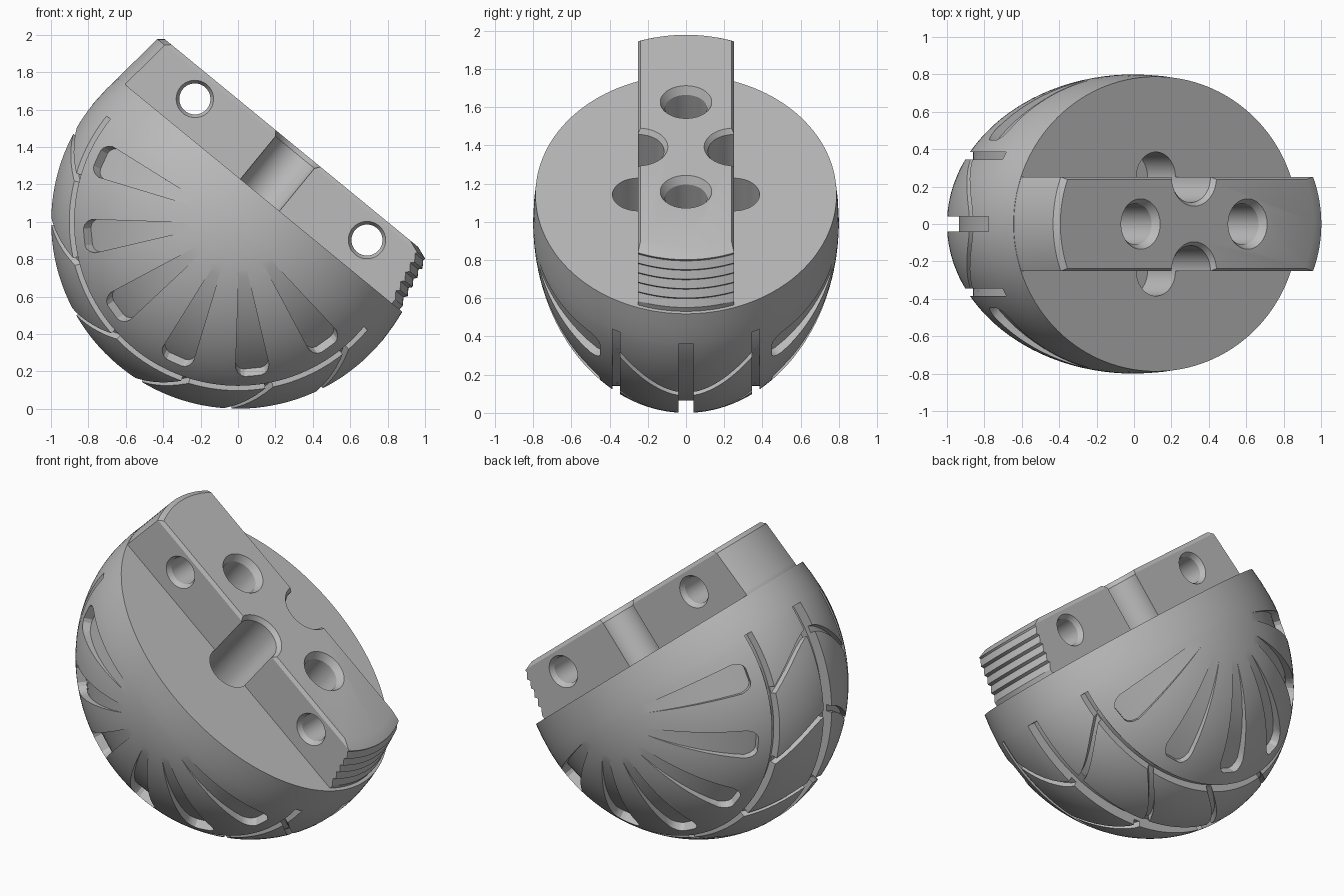
import bpy, bmesh
from math import sin, cos, pi, radians, sqrt
from mathutils import Matrix, Vector

cube = bpy.data.objects.get("Cube")
if cube:
    bpy.data.objects.remove(cube)

DEPTH = 0.8      # half thickness front to back
TILT = radians(39.35)

steel = bpy.data.materials.new("grey_steel")
steel.use_nodes = True
grey = (0.5, 0.5, 0.5, 1)
steel.diffuse_color = grey
steel.node_tree.nodes["Principled BSDF"].inputs["Base Color"].default_value = grey


def finish(bm, name):
    bmesh.ops.remove_doubles(bm, verts=bm.verts, dist=1e-5)
    bmesh.ops.recalc_face_normals(bm, faces=bm.faces)
    mesh = bpy.data.meshes.new(name)
    bm.to_mesh(mesh)
    bm.free()
    obj = bpy.data.objects.new(name, mesh)
    bpy.context.collection.objects.link(obj)
    mesh.materials.append(steel)
    return obj


def loft(bm, sections, close_ends=True):
    """Skin a row of closed sections."""
    rings = [[bm.verts.new(p) for p in s] for s in sections]
    n = len(rings[0])
    for a, b in zip(rings, rings[1:]):
        for i in range(n):
            j = (i + 1) % n
            bm.faces.new((a[i], a[j], b[j], b[i]))
    if close_ends:
        bm.faces.new(rings[0])
        bm.faces.new(rings[-1])


def lathe(bm, profile, other=None, segs=48, squash=1, matrix=None):
    """Turn (radius, height) points; 'other' is used on the -x half."""
    sections = []
    for (r, h), (r2, h2) in zip(profile, other or profile):
        ring = []
        for i in range(segs):
            a = 2 * pi * (i + 0.5) / segs
            q, z = (r, h) if cos(a) > 0 else (r2, h2)
            p = Vector((q * cos(a), q * sin(a) * squash, z))
            ring.append(matrix @ p if matrix else p)
        sections.append(ring)
    loft(bm, sections)


def boolean(obj, tool, mode):
    mod = obj.modifiers.new(mode.lower(), 'BOOLEAN')
    mod.object, mod.operation, mod.solver = tool, mode, 'EXACT'
    graph = bpy.context.evaluated_depsgraph_get()
    mesh = bpy.data.meshes.new_from_object(obj.evaluated_get(graph))
    obj.modifiers.clear()
    obj.data = mesh
    bpy.data.objects.remove(tool)


def surface(r, depth):
    """Radius and y of a point sunk below the ellipsoid along its normal."""
    y = DEPTH * sqrt(max(0, 1 - r * r))
    n = Vector((r, y / DEPTH ** 2)).normalized()
    return r - depth * n.x, y - depth * n.y


def polar(r, a, y, t=0):
    """Point at angle a from straight down, shifted sideways by t."""
    return (r * sin(a) + t * cos(a), y, -r * cos(a) + t * sin(a))


# half ellipsoid body with a short upright rim
bm = bmesh.new()
profile = [(max(1e-4, sin(pi / 2 * i / 40)), -cos(pi / 2 * i / 40)) for i in range(41)]
lathe(bm, profile + [(0.995, 0.1), (0.985, 0.185)], segs=128, squash=DEPTH)
body = finish(bm, "round_body")

# raised bar: ribbed at one end, plain at the other
bm = bmesh.new()
ribbed, plain = [(0.965, 0.1), (0.965, 0.19)], [(0.97, 0.1), (0.984, 0.19)]
for i in range(5):
    for dr, dz in ((0.0, 0.012), (-0.018, 0.05)):
        z = 0.2 + 0.055 * i + dz
        ribbed.append((0.968 - 0.2 * (z - 0.2) + dr, z))
        plain.append((0.984 - 0.1 * (z - 0.19), z))
ribbed += [(0.9, 0.482), (0.83, 0.507)]
plain += [(0.955, 0.482), (0.925, 0.507)]
lathe(bm, ribbed, plain, segs=128, squash=DEPTH)
bar = finish(bm, "raised_bar")
bm = bmesh.new()
outline = [(-0.25, 0.12), (0.25, 0.12), (0.25, 0.485), (0.23, 0.52), (-0.23, 0.52), (-0.25, 0.485)]
loft(bm, [[(x, y, z) for y, z in outline] for x in (-1.2, 1.2)])
boolean(bar, finish(bm, "bar_limits"), 'INTERSECT')
boolean(body, bar, 'UNION')

# countersunk holes down into the bar
bm = bmesh.new()
for x in (-0.37, 0.37):
    lathe(bm, [(0.11, 0), (0.11, 0.465), (0.135, 0.507), (0.15, 0.56)],
          matrix=Matrix.Translation((x, 0, 0)))
# round notches in the bar sides that carry on into the body
for y in (-0.25, 0.25):
    lathe(bm, [(0.135, -0.05), (0.135, 0.48), (0.155, 0.507), (0.18, 0.56)],
          matrix=Matrix.Translation((0, y, 0)))
boolean(body, finish(bm, "bar_holes"), 'DIFFERENCE')

# countersunk cross holes
bm = bmesh.new()
for x in (-0.595, 0.595):
    lathe(bm, [(0.115, -0.27), (0.1, -0.25), (0.083, -0.22),
               (0.083, 0.22), (0.1, 0.25), (0.115, 0.27)],
          matrix=Matrix.Translation((x, 0, 0.362)) @ Matrix.Rotation(pi / 2, 4, 'X'))
boolean(body, finish(bm, "cross_holes"), 'DIFFERENCE')

# fan of wedge pockets on the front and back
bm = bmesh.new()
steps = [(0.25 + 0.053 * i, 0.02 + 0.007 * i) for i in range(11)]
steps += [(0.805, 0.08), (0.82, 0.065), (0.827, 0.045)]
for side in (-1, 1):
    for k in range(6):
        a = radians(-75 + 30 * k)
        sections = []
        for r, half in steps:
            depth = 0.055 * (r - 0.25) / 0.57 - 0.002
            r0, y0 = surface(r, depth)
            r1, y1 = surface(r, -0.08)
            sections.append([polar(r0, a, side * y0, -half), polar(r0, a, side * y0, half),
                             polar(r1, a, side * y1, half), polar(r1, a, side * y1, -half)])
        loft(bm, sections)
boolean(body, finish(bm, "wedge_pockets"), 'DIFFERENCE')

# three grooves running around the lower half
bm = bmesh.new()
for y0, y1, floor in ((-0.385, -0.345, 0.86), (-0.04, 0.04, 0.935), (0.345, 0.385, 0.86)):
    sections = []
    for i in range(65):
        a = radians(-89.5 + 179 * i / 64)
        sections.append([polar(floor, a, y0), polar(floor, a, y1),
                         polar(1.1, a, y1), polar(1.1, a, y0)])
    loft(bm, sections)
boolean(body, finish(bm, "ring_grooves"), 'DIFFERENCE')

# slanting tread cuts between the grooves
bm = bmesh.new()
for side in (-1, 1):
    for k in range(6):
        sections = []
        for i in range(9):
            f = i / 8
            y = 0.03 + 0.33 * f
            a = radians(-80 + 29 * k + 15 * f ** 1.5)
            r = sqrt(1 - (y / DEPTH) ** 2)
            sections.append([polar(r - 0.035, a, side * y, -0.02), polar(r - 0.035, a, side * y, 0.02),
                             polar(r + 0.08, a, side * y, 0.02), polar(r + 0.08, a, side * y, -0.02)])
        loft(bm, sections)
boolean(body, finish(bm, "tread_cuts"), 'DIFFERENCE')

# tip the finished part over and stand it on the ground
body.data.transform(Matrix.Translation((0, 0, 1)) @ Matrix.Rotation(TILT, 4, 'Y'))
bpy.ops.object.select_all(action='DESELECT')
body.select_set(True)
bpy.context.view_layer.objects.active = body
bpy.ops.object.shade_smooth_by_angle(angle=radians(25))
